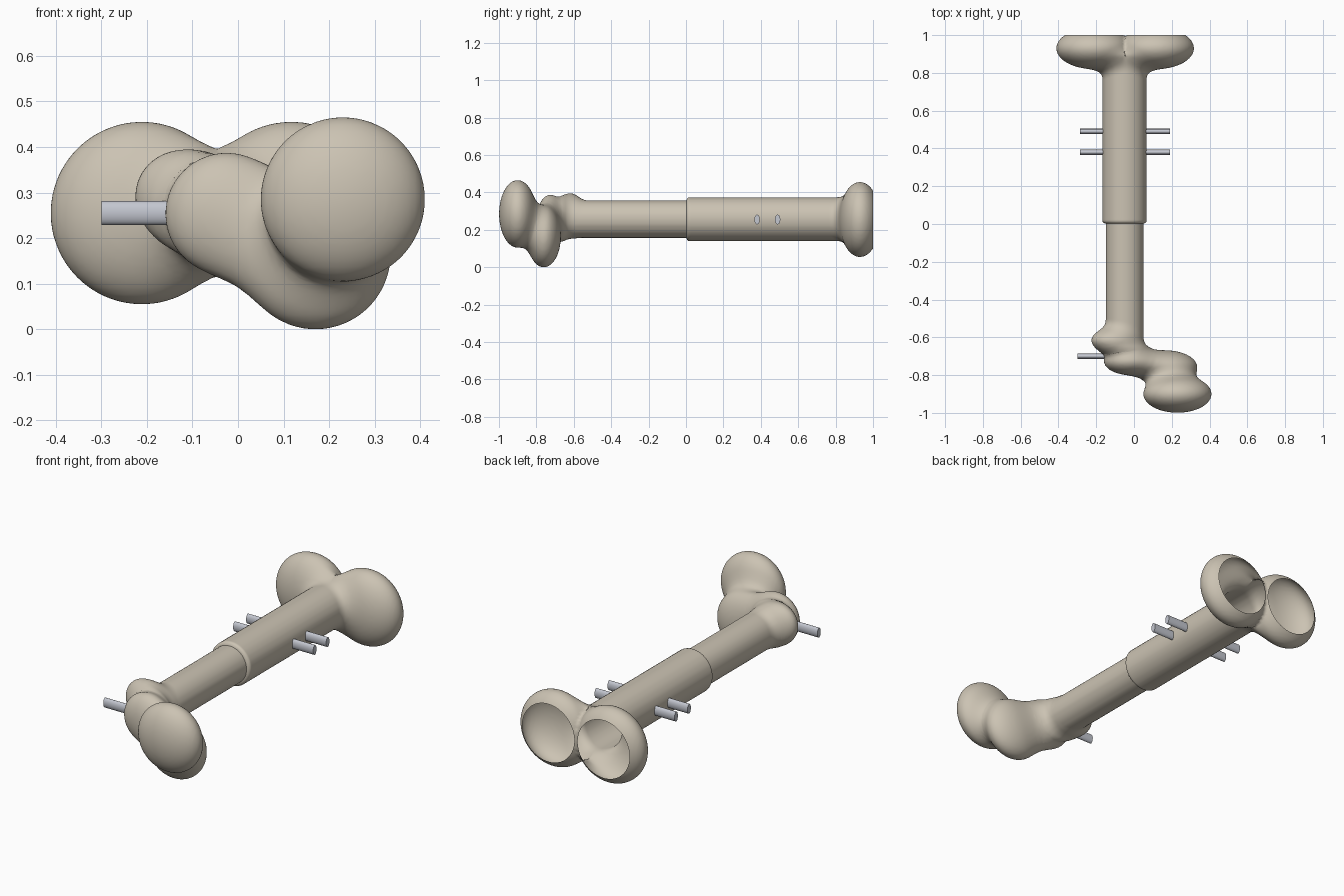
import bpy, bmesh, math
from mathutils import Vector, Matrix

if "Cube" in bpy.data.objects:
    bpy.data.objects.remove(bpy.data.objects["Cube"])

SQ = 0.55            # lengthwise squash: round parts are flattened along y
AX, AZ = -0.05, 0.257  # shaft axis


def material(name, rgb):
    m = bpy.data.materials.new(name)
    m.diffuse_color = (*rgb, 1)
    m.use_nodes = True
    m.node_tree.nodes["Principled BSDF"].inputs["Base Color"].default_value = m.diffuse_color
    return m


bone_mat = material("bone", (0.60, 0.545, 0.45))
pin_mat = material("steel", (0.55, 0.57, 0.63))


# --- distance helpers in the unsquashed space -------------------------------
def ball(x, y, z, r):
    c = Vector((x, y / SQ, z))
    return (lambda p: (p - c).length - r), ("ball", c, r)


def rod(y0, y1, r, edge):
    mid, half = (y0 + y1) / 2 / SQ, (y1 - y0) / 2 / SQ

    def f(p):
        dx = math.hypot(p.x - AX, p.z - AZ) - r + edge
        dy = abs(p.y - mid) - half + edge
        return min(max(dx, dy), 0) + math.hypot(max(dx, 0), max(dy, 0)) - edge
    return f, ("rod", Vector((AX, mid, AZ)), r, half)


def blend(a, b, k):
    h = max(k - abs(a - b), 0) / k
    return min(a, b) - h * h * k / 4


def blended_part(name, shapes, field, voxel=0.015):
    # rough union of primitives
    bm = bmesh.new()
    for _, s in shapes:
        loc = Matrix.Translation(s[1])
        if s[0] == "ball":
            bmesh.ops.create_uvsphere(bm, u_segments=40, v_segments=24, radius=s[2], matrix=loc)
        else:
            bmesh.ops.create_cone(bm, cap_ends=True, segments=64, radius1=s[2], radius2=s[2],
                                  depth=2 * s[3], matrix=loc @ Matrix.Rotation(math.pi / 2, 4, 'X'))
    me = bpy.data.meshes.new(name + "_rough")
    bm.to_mesh(me)
    bm.free()
    tmp = bpy.data.objects.new(name + "_rough", me)
    bpy.context.collection.objects.link(tmp)
    rm = tmp.modifiers.new("remesh", 'REMESH')
    rm.mode, rm.voxel_size = 'VOXEL', voxel
    dg = bpy.context.evaluated_depsgraph_get()
    out = bpy.data.meshes.new_from_object(tmp.evaluated_get(dg))
    bpy.data.objects.remove(tmp)

    # pull the surface onto the smoothly blended shape
    e = 0.002
    steps = [Vector((e, 0, 0)), Vector((0, e, 0)), Vector((0, 0, e))]
    for v in out.vertices:
        p = v.co.copy()
        for _ in range(4):
            d = field(p)
            if abs(d) < 0.0005:
                break
            g = Vector([(field(p + s) - d) / e for s in steps])
            p -= g * max(-0.05, min(0.05, d / max(g.length_squared, 0.25)))
        v.co = (p.x, p.y * SQ, p.z)

    # open the back end where it is cut flat
    bm = bmesh.new()
    bm.from_mesh(out)
    bmesh.ops.bisect_plane(bm, geom=bm.verts[:] + bm.edges[:] + bm.faces[:], dist=1e-5,
                           plane_co=(0, 1, 0), plane_no=(0, 1, 0), clear_outer=True)
    for f in bm.faces:
        f.smooth = True
    bm.to_mesh(out)
    bm.free()
    out.name = name
    out.materials.clear()
    out.materials.append(bone_mat)
    ob = bpy.data.objects.new(name, out)
    bpy.context.collection.objects.link(ob)
    return ob


# --- wide shaft with two open, cupped knobs at the back ----------------------
wide = rod(0.0, 0.9, 0.117, 0.03)
knobs = [ball(-0.211, 0.93, 0.255, 0.2), ball(0.117, 0.93, 0.255, 0.2)]


def wide_field(p):
    s = wide[0](p)
    return min(blend(s, k[0](p), 0.1) for k in knobs)   # keeps a crease between knobs


blended_part("wide_shaft_with_cups", [wide] + knobs, wide_field)

# --- narrow shaft with the lumpy joint at the front ---------------------------
narrow = rod(-0.66, 0.02, 0.1, 0.02)
lumps = [ball(-0.025, -0.725, 0.253, 0.134),   # neck
         ball(-0.133, -0.615, 0.295, 0.089),   # small side bump
         ball(0.17, -0.76, 0.165, 0.165),      # lower lobe
         ball(0.23, -0.9, 0.285, 0.18)]        # ball head


def narrow_field(p):
    d = narrow[0](p)
    for f, _ in lumps:
        d = blend(d, f(p), 0.11)
    return d


blended_part("narrow_shaft_with_joint", [narrow] + lumps, narrow_field)


# --- crosswise pins ------------------------------------------------------------
def pin(name, x0, x1, y):
    bpy.ops.mesh.primitive_cylinder_add(vertices=24, radius=0.026, depth=x1 - x0)
    ob = bpy.context.object
    ob.name = name
    ob.data.transform(Matrix.Translation(((x0 + x1) / 2, y, 0.255))
                      @ Matrix.Diagonal((1, SQ, 1, 1)) @ Matrix.Rotation(math.pi / 2, 4, 'Y'))
    ob.data.materials.append(pin_mat)
    bpy.ops.object.shade_smooth_by_angle(angle=math.radians(40))


pin("back_pin", -0.285, 0.19, 0.49)
pin("middle_pin", -0.285, 0.19, 0.38)
pin("front_pin", -0.3, -0.02, -0.70)
